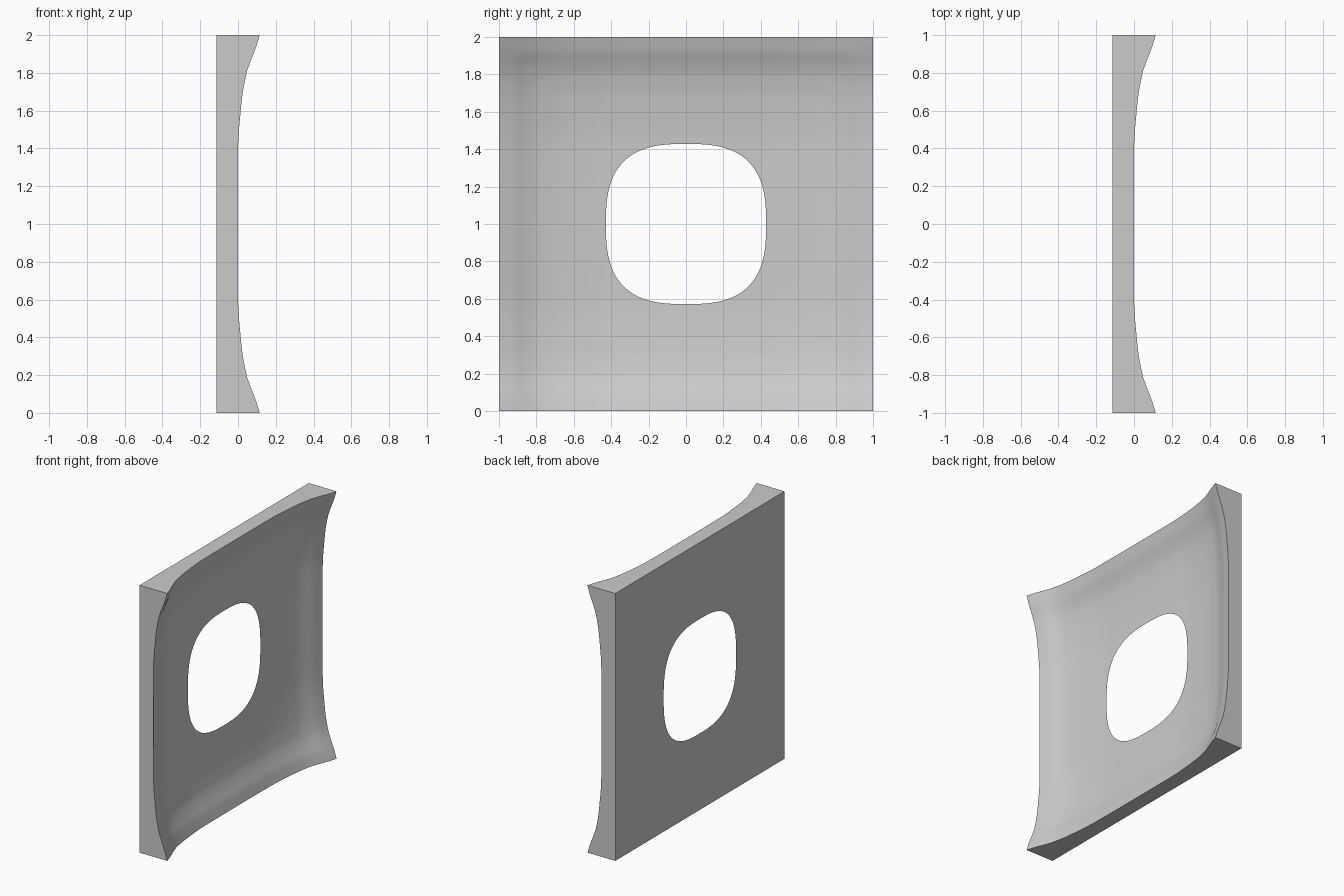
import bpy
import bmesh
from math import copysign

cube = bpy.data.objects.get("Cube")
if cube:
    bpy.data.objects.remove(cube, do_unlink=True)

BACK = -0.115      # x of the flat back
HOLE = 0.428       # half width of the opening
POWER = 2.78       # roundness of the opening
SIDE = 32          # segments along each side
RINGS = 28         # rings from opening to rim

# Rise of the dished face from the middle to the rim
RISE = [(0, 0), (0.2, 0.0002), (0.335, 0.001), (0.43, 0.002), (0.5, 0.006),
        (0.6, 0.015), (0.7, 0.026), (0.8, 0.045), (0.86, 0.066),
        (0.92, 0.092), (1, 0.116)]


def rise(t):
    t = min(abs(t), 1)
    for (a, ha), (b, hb) in zip(RISE, RISE[1:]):
        if t <= b:
            return ha + (hb - ha) * (t - a) / (b - a)
    return RISE[-1][1]


def height(y, z):
    return BACK + max(0, rise(y) + rise(z) - 0.002)


# Outline of the square, walked once around
steps = [-1 + 2 * i / SIDE for i in range(SIDE)]
outline = ([(s, -1) for s in steps] + [(1, s) for s in steps]
           + [(-s, 1) for s in steps] + [(-1, -s) for s in steps])


def hole_point(y, z):
    k = HOLE / (abs(y) ** POWER + abs(z) ** POWER) ** (1 / POWER)
    return y * k, z * k


bm = bmesh.new()


def add_ring(f, flat=False):
    ring = []
    for y, z in outline:
        hy, hz = hole_point(y, z)
        py, pz = hy + (y - hy) * f, hz + (z - hz) * f
        x = BACK if flat or f == 0 else height(py, pz)
        ring.append(bm.verts.new((x, py, pz + 1)))
    return ring


def bridge(a, b):
    n = len(a)
    for i in range(n):
        j = (i + 1) % n
        bm.faces.new((a[i], a[j], b[j], b[i]))


# Dished face, four side walls, flat back
rings = [add_ring(i / RINGS) for i in range(RINGS + 1)]
rings.append(add_ring(1, flat=True))
for a, b in zip(rings, rings[1:]):
    bridge(a, b)
bridge(rings[-1], rings[0])
bmesh.ops.recalc_face_normals(bm, faces=bm.faces)

mesh = bpy.data.meshes.new("dished_panel")
bm.to_mesh(mesh)
bm.free()
panel = bpy.data.objects.new("dished_panel", mesh)
bpy.context.collection.objects.link(panel)

# Plain grey finish
grey = bpy.data.materials.new("plain_grey")
grey.use_nodes = True
colour = (0.6, 0.6, 0.6, 1)
grey.diffuse_color = colour
grey.node_tree.nodes["Principled BSDF"].inputs["Base Color"].default_value = colour
mesh.materials.append(grey)

bpy.context.view_layer.objects.active = panel
panel.select_set(True)
bpy.ops.object.shade_smooth_by_angle(angle=0.6)
